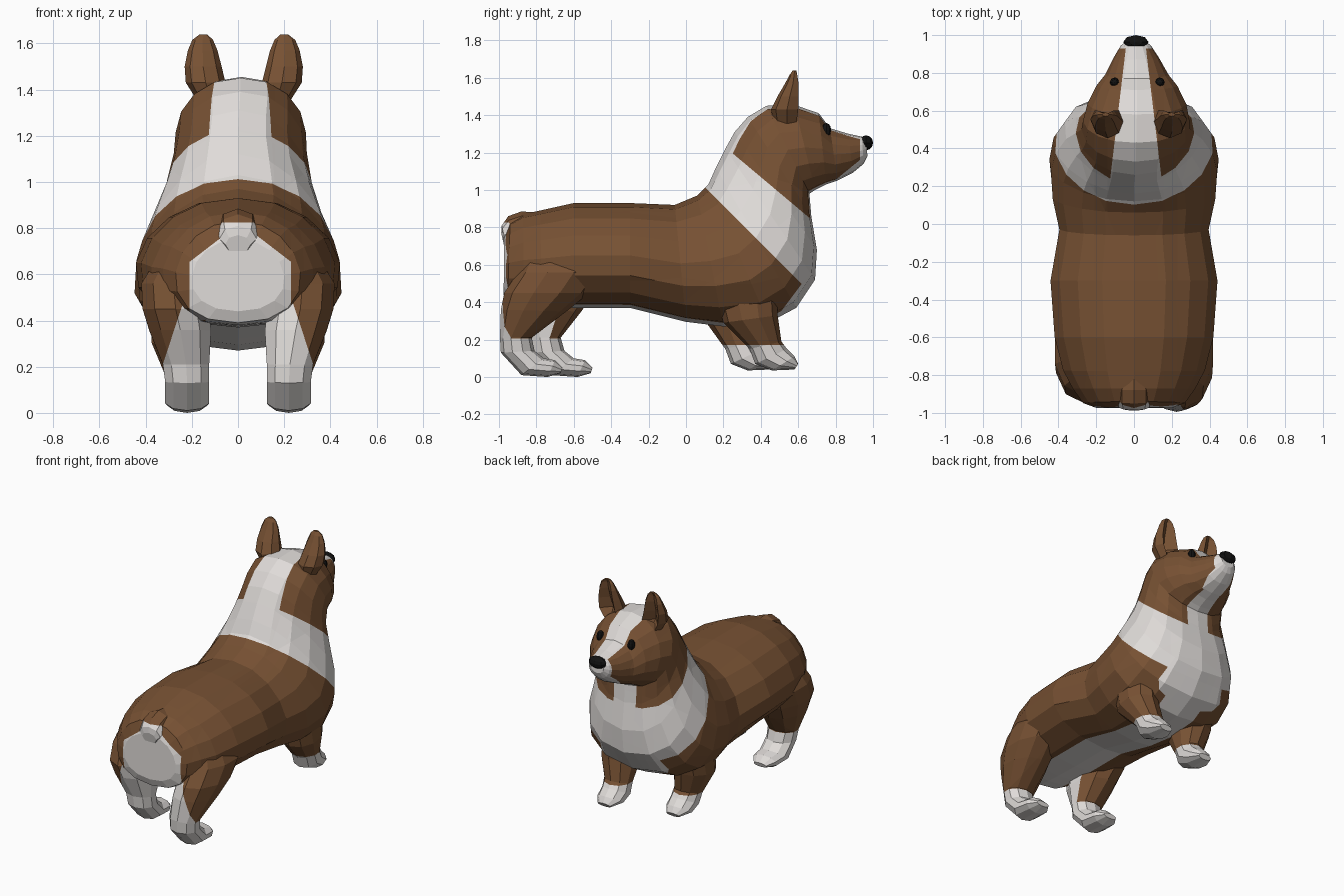
import bpy, bmesh, math
from mathutils import Vector


def material(name, rgb):
    m = bpy.data.materials.new(name)
    m.diffuse_color = (*rgb, 1)
    return m


BROWN, WHITE, BLACK = 0, 1, 2
MATS = [material("brown_fur", (0.183, 0.082, 0.033)),
        material("white_fur", (0.74, 0.71, 0.69)),
        material("black", (0.006, 0.006, 0.006))]


def finish(name, bm, cuts=(), rule=lambda c, n: BROWN):
    """Cut the mesh along the colour borders, then colour faces by rule."""
    bmesh.ops.recalc_face_normals(bm, faces=bm.faces)
    for co, no in cuts:
        geom = bm.verts[:] + bm.edges[:] + bm.faces[:]
        bmesh.ops.bisect_plane(bm, geom=geom, dist=1e-4, plane_co=co, plane_no=no)
    bm.normal_update()
    for f in bm.faces:
        f.material_index = rule(f.calc_center_median(), f.normal)
    me = bpy.data.meshes.new(name)
    bm.to_mesh(me)
    bm.free()
    for m in MATS:
        me.materials.append(m)
    ob = bpy.data.objects.new(name, me)
    bpy.context.collection.objects.link(ob)
    return ob


def loft(rings, sides, power=1.0):
    """Ring: y, z of one end, y, z of the other, half width, x, lower bulge."""
    bm = bmesh.new()
    loops = []
    for ya, za, yb, zb, w, x, k in rings:
        loop = []
        for i in range(sides):
            a = 2 * math.pi * i / sides
            s, c = math.sin(a), math.cos(a)
            px = x + w * math.copysign(abs(s) ** power, s) * (1 - k * c)
            t = (1 - c) / 2
            loop.append(bm.verts.new((px, ya + (yb - ya) * t, za + (zb - za) * t)))
        loops.append(loop)
    for a, b in zip(loops, loops[1:]):
        for i in range(sides):
            j = (i + 1) % sides
            bm.faces.new((a[i], a[j], b[j], b[i]))
    bm.faces.new(loops[0])
    bm.faces.new(loops[-1])
    return bm


# Body, neck and head as one continuous form
BODY = [
    (-0.972, 0.75, -0.975, 0.44, 0.20, 0, 0.1),
    (-0.94, 0.83, -0.955, 0.39, 0.27, 0, 0.12),
    (-0.87, 0.87, -0.87, 0.38, 0.325, 0, 0.14),
    (-0.78, 0.89, -0.77, 0.375, 0.375, 0, 0.14),
    (-0.60, 0.93, -0.60, 0.37, 0.42, 0, 0.13),
    (-0.30, 0.93, -0.30, 0.37, 0.442, 0, 0.12),
    (-0.06, 0.92, 0.00, 0.295, 0.395, 0, 0.12),
    (0.06, 0.97, 0.20, 0.27, 0.43, 0, 0.18),
    (0.12, 1.03, 0.44, 0.29, 0.44, 0, 0.24),
    (0.16, 1.12, 0.59, 0.37, 0.415, 0, 0.26),
    (0.21, 1.22, 0.69, 0.52, 0.36, 0, 0.23),
    (0.26, 1.31, 0.70, 0.68, 0.315, 0.005, 0.15),
    (0.33, 1.39, 0.67, 0.86, 0.288, 0.01, 0.05),
    (0.43, 1.45, 0.66, 0.98, 0.282, 0.012, 0.05),
    (0.58, 1.455, 0.69, 1.00, 0.262, 0.015, 0.08),
    (0.71, 1.41, 0.75, 1.03, 0.215, 0.015, 0.12),
    (0.77, 1.33, 0.81, 1.05, 0.168, 0.015, 0.08),
    (0.87, 1.30, 0.89, 1.09, 0.12, 0.012, 0),
    (0.94, 1.285, 0.95, 1.14, 0.08, 0.01, 0),
    (0.965, 1.26, 0.97, 1.18, 0.05, 0.01, 0),
]


def body_colour(c, n):
    x = abs(c.x - 0.01)
    if 0.84 * c.y + c.z > 1.405:                    # head
        if c.y > 0.93 or (c.y > 0.7 and c.z < 0.99 + 0.81 * (c.y - 0.72)):
            return WHITE                            # muzzle
        return WHITE if x < 0.165 - 0.12 * c.y else BROWN   # blaze and throat
    if c.y + c.z > 1.115 or c.y - 0.75 * c.z > 0.245:       # collar and bib
        return WHITE
    if x < 0.15 and n.z < -0.3:                     # belly
        return WHITE
    if x < 0.22 and c.y < -0.9 and 0.1 * x + 0.13 * c.z < 0.107:   # rump
        return WHITE
    return BROWN


cuts = [((0, 0, 1.115), (0, 1, 1)), ((0, 0, 1.405), (0, 0.84, 1)),
        ((0, 0.72, 0.99), (0, -0.81, 1)), ((0, 0.93, 0), (0, 1, 0)),
        ((0, 0.245, 0), (0, 1, -0.75))]
for s in (-1, 1):
    cuts += [((0.01 + s * 0.165, 0, 0), (s, 0.12, 0)),
             ((0.01 + s * 0.15, 0, 0), (1, 0, 0)),
             ((0.01 + s * 0.22, 0, 0), (1, 0, 0)),
             ((0.01, 0, 0.107 / 0.13), (s * 0.1, 0, 0.13))]
finish("body", loft(BODY, 16, 0.88), cuts, body_colour)

# Legs: the right rear and left front ones step further back
REAR = [(-0.46, 0.68, -0.84, 0.68, 0.10, 0.25), (-0.44, 0.56, -0.90, 0.56, 0.145, 0.28),
        (-0.49, 0.45, -0.945, 0.45, 0.15, 0.27), (-0.56, 0.35, -0.915, 0.36, 0.14, 0.25),
        (-0.67, 0.21, -0.84, 0.21, 0.105, 0.225), (-0.65, 0.14, -0.83, 0.13, 0.10, 0.22),
        (-0.60, 0.10, -0.72, 0.01, 0.10, 0.22), (-0.54, 0.09, -0.58, 0.00, 0.09, 0.22),
        (-0.50, 0.05, -0.51, 0.02, 0.05, 0.22)]
FRONT = [(0.48, 0.60, 0.12, 0.57, 0.12, 0.25), (0.49, 0.33, 0.20, 0.29, 0.125, 0.255),
         (0.51, 0.19, 0.34, 0.15, 0.095, 0.225), (0.54, 0.15, 0.37, 0.07, 0.095, 0.22),
         (0.58, 0.11, 0.46, 0.035, 0.09, 0.22), (0.60, 0.07, 0.58, 0.04, 0.05, 0.22)]


def leg(name, rings, s, step, sock, white_back):
    out = []
    for ya, za, yb, zb, w, x in rings:
        da, db = (step * min(1, max(0, (0.5 - z) / 0.3)) for z in (za, zb))
        out.append((ya + da, za, yb + db, zb, w, s * x, 0))

    def colour(c, n):
        if c.z < sock:
            return WHITE
        inner = n.x * s < -0.3 and n.y < 0.35
        if white_back and abs(c.x) < 0.23 + (0.5 - c.z) * 0.33 and (n.y < -0.15 or inner):
            return WHITE
        return BROWN

    planes = [((0, 0, sock), (0, 0, 1))]
    if white_back:
        planes.append(((s * 0.23, 0, 0.5), (s, 0, 0.33)))
    finish(name, loft(out, 10, 0.95), planes, colour)


leg("rear_leg_right", REAR, 1, -0.16, 0.205, True)
leg("rear_leg_left", REAR, -1, 0, 0.205, True)
leg("front_leg_right", FRONT, 1, 0, 0.17, False)
leg("front_leg_left", FRONT, -1, -0.13, 0.17, False)

# Tail stub
TAIL = [(-0.80, 0.88, -0.82, 0.74, 0.065, 0, 0), (-0.88, 0.885, -0.87, 0.72, 0.09, 0, 0),
        (-0.95, 0.86, -0.93, 0.71, 0.09, 0, 0), (-0.985, 0.81, -0.96, 0.70, 0.08, 0, 0),
        (-0.988, 0.77, -0.97, 0.69, 0.055, 0, 0)]
finish("tail", loft(TAIL, 8), [((0, 0, 0.825), (0, 0, 1))],
       lambda c, n: WHITE if c.z < 0.825 and c.y < -0.92 else BROWN)

# Ears: upright leaves with a hollow front
EAR = [(1.35, 0.54, 0.06, 0.07, 0.14), (1.43, 0.54, 0.086, 0.085, 0.165),
       (1.50, 0.555, 0.08, 0.066, 0.176), (1.57, 0.572, 0.064, 0.042, 0.178),
       (1.615, 0.578, 0.045, 0.024, 0.178), (1.638, 0.58, 0.018, 0.01, 0.175)]
for side, s in (("right", 1), ("left", -1)):
    bm = loft([(y + d, z, y - d, z, w, 0.025 + s * x, 0) for z, y, w, d, x in EAR], 8)
    bm.verts.ensure_lookup_table()
    for i, (z, y, w, d, x) in enumerate(EAR[1:-1], 1):
        bm.verts[i * 8].co.y = y - 0.1 * d
    finish("ear_" + side, bm)


def ellipsoid(name, centre, size, u=8, v=6):
    bm = bmesh.new()
    bmesh.ops.create_uvsphere(bm, u_segments=u, v_segments=v, radius=1)
    for vert in bm.verts:
        vert.co = Vector(centre) + Vector(a * b for a, b in zip(vert.co, size))
    finish(name, bm, rule=lambda c, n: BLACK)


# Nose and eyes
ellipsoid("nose", (0.01, 0.963, 1.252), (0.067, 0.037, 0.04))
for side, s in (("right", 1), ("left", -1)):
    ellipsoid("eye_" + side, (0.017 + s * 0.12, 0.75, 1.32), (0.025, 0.026, 0.038))
